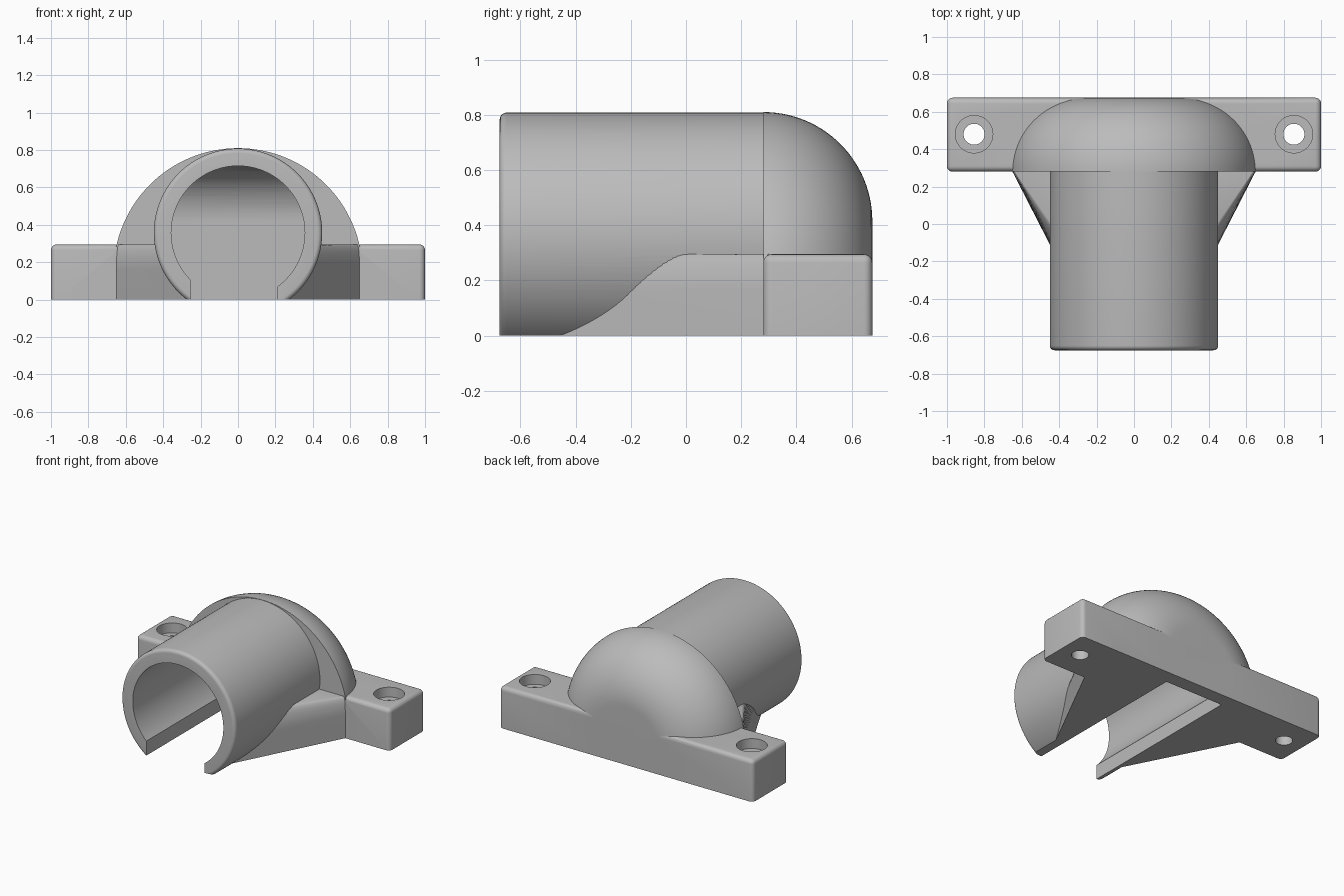
import bpy, bmesh, math
from mathutils import Matrix

if "Cube" in bpy.data.objects:
    bpy.data.objects.remove(bpy.data.objects["Cube"], do_unlink=True)

BACK, FRONT, STEP = 0.675, -0.675, 0.28   # y of rear face, tube mouth, bar front
TUBE_R, BORE_R, TUBE_Z = 0.45, 0.357, 0.358
DOME_R, DOME_Z, BAR_H = 0.666, 0.144, 0.295

grey = bpy.data.materials.new("grey_plastic")
grey.use_nodes = True
colour = (0.5, 0.5, 0.5, 1)
grey.diffuse_color = colour
grey.node_tree.nodes["Principled BSDF"].inputs["Base Color"].default_value = colour


def finish(name, bm):
    bmesh.ops.recalc_face_normals(bm, faces=bm.faces)
    mesh = bpy.data.meshes.new(name)
    bm.to_mesh(mesh)
    bm.free()
    mesh.materials.append(grey)
    obj = bpy.data.objects.new(name, mesh)
    bpy.context.collection.objects.link(obj)
    return obj


def box(name, x0, x1, y0, y1, z0, z1, radius=0):
    bm = bmesh.new()
    bmesh.ops.create_cube(bm, size=1, matrix=Matrix.LocRotScale(
        ((x0 + x1) / 2, (y0 + y1) / 2, (z0 + z1) / 2), None, (x1 - x0, y1 - y0, z1 - z0)))
    if radius:   # round everything but the underside
        edges = [e for e in bm.edges if max(v.co.z for v in e.verts) > z0 + 0.01]
        bmesh.ops.bevel(bm, geom=edges, offset=radius, segments=5, profile=0.5, affect='EDGES')
    return finish(name, bm)


def revolve(name, profile, z, steps=128):
    """Turn (radius, y) points around a y-directed axis at height z."""
    bm = bmesh.new()
    rings = []
    for r, y in profile:
        rings.append([bm.verts.new((r * math.cos(a), y, z + r * math.sin(a)))
                      for a in (math.tau * i / steps for i in range(steps))])
    for a, b in zip(rings, rings[1:]):
        for i in range(steps):
            j = (i + 1) % steps
            bm.faces.new((a[i], a[j], b[j], b[i]))
    bm.faces.new(rings[0])
    bm.faces.new(rings[-1])
    return finish(name, bm)


def prism(name, points, to_3d, offset):
    bm = bmesh.new()
    face = bm.faces.new([bm.verts.new(to_3d(*p)) for p in points])
    result = bmesh.ops.extrude_face_region(bm, geom=[face])
    verts = [g for g in result["geom"] if isinstance(g, bmesh.types.BMVert)]
    bmesh.ops.translate(bm, vec=offset, verts=verts)
    return finish(name, bm)


def arc(cu, cv, r, start, end, n):
    return [(cu + r * math.cos(a), cv + r * math.sin(a))
            for a in (math.radians(start + (end - start) * i / n) for i in range(n + 1))]


def drill(name, x, y, radius, z0, z1):
    bm = bmesh.new()
    bmesh.ops.create_cone(bm, cap_ends=True, segments=64, radius1=radius, radius2=radius,
                          depth=z1 - z0, matrix=Matrix.Translation((x, y, (z0 + z1) / 2)))
    return finish(name, bm)


def combine(target, other, operation):
    mod = target.modifiers.new(operation.lower(), 'BOOLEAN')
    mod.operation, mod.solver, mod.object = operation, 'EXACT', other
    bpy.context.view_layer.objects.active = target
    bpy.ops.object.modifier_apply(modifier=mod.name)
    bpy.data.objects.remove(other, do_unlink=True)


# Tube with a softly rounded mouth
lip = 0.025
tube = revolve("tube", arc(TUBE_R - lip, FRONT + lip, lip, -90, 0, 6) + [(TUBE_R, STEP + 0.01)], TUBE_Z)

# Domed rear housing: a disc with a large fillet on its rear rim
fillet = BACK - STEP
dome = revolve("dome", [(DOME_R, STEP)] + arc(DOME_R - fillet, STEP, fillet, 0, 90, 28), DOME_Z)

# Mounting bar
bar = box("mounting_bar", -1, 1, STEP, BACK, 0, BAR_H, 0.03)

# Tapered gussets flanking the tube, with rounded upper slopes
gusset = prism("gussets", [(-0.65, STEP + 0.02), (-0.65, STEP), (-0.26, -0.48),
                           (0.26, -0.48), (0.65, STEP), (0.65, STEP + 0.02)],
               lambda x, y: (x, y, 0), (0, 0, BAR_H))
bm = bmesh.new()
bm.from_mesh(gusset.data)
slopes = [e for e in bm.edges if all(v.co.z > 0.2 for v in e.verts)
          and abs(e.verts[0].co.x - e.verts[1].co.x) > 0.1
          and abs(e.verts[0].co.y - e.verts[1].co.y) > 0.1]
bmesh.ops.bevel(bm, geom=slopes, offset=0.14, segments=12, profile=0.5, affect='EDGES')
bm.to_mesh(gusset.data)
bm.free()

# Join the solids and trim them at the floor
body = bar
for part in (dome, tube, gusset):
    combine(body, part, 'UNION')
combine(body, box("floor_trim", -2, 2, -2, 2, -1, 0), 'DIFFERENCE')

# Bore with a rounded far end, following the dome's wall
bore = revolve("bore", [(BORE_R, -1), (BORE_R, 0.58)], TUBE_Z)
limit = [(-1.1, -0.5), (-1.1, 0.9), (-0.9, 0.9), (-0.9, TUBE_Z + BORE_R + 0.01)]
limit += arc(STEP, 0.417, 0.298, 90, 0, 20) + [(STEP + 0.298, -0.5)]
combine(bore, prism("bore_limit", limit, lambda y, z: (-0.6, y, z), (1.2, 0, 0)), 'INTERSECT')
combine(body, bore, 'DIFFERENCE')

# Open slot along the underside
combine(body, box("slot", -0.25, 0.21, -1, 0.575, -0.2, 0.25), 'DIFFERENCE')

# Counterbored screw holes
for side in (-1, 1):
    combine(body, drill("screw_hole", side * 0.855, 0.48, 0.056, -0.1, 0.5), 'DIFFERENCE')
    combine(body, drill("counterbore", side * 0.855, 0.48, 0.1, BAR_H - 0.07, 0.5), 'DIFFERENCE')

body.name = "pipe_mount_body"
bpy.ops.object.select_all(action='DESELECT')
body.select_set(True)
bpy.context.view_layer.objects.active = body
bpy.ops.object.shade_smooth_by_angle(angle=math.radians(30))
